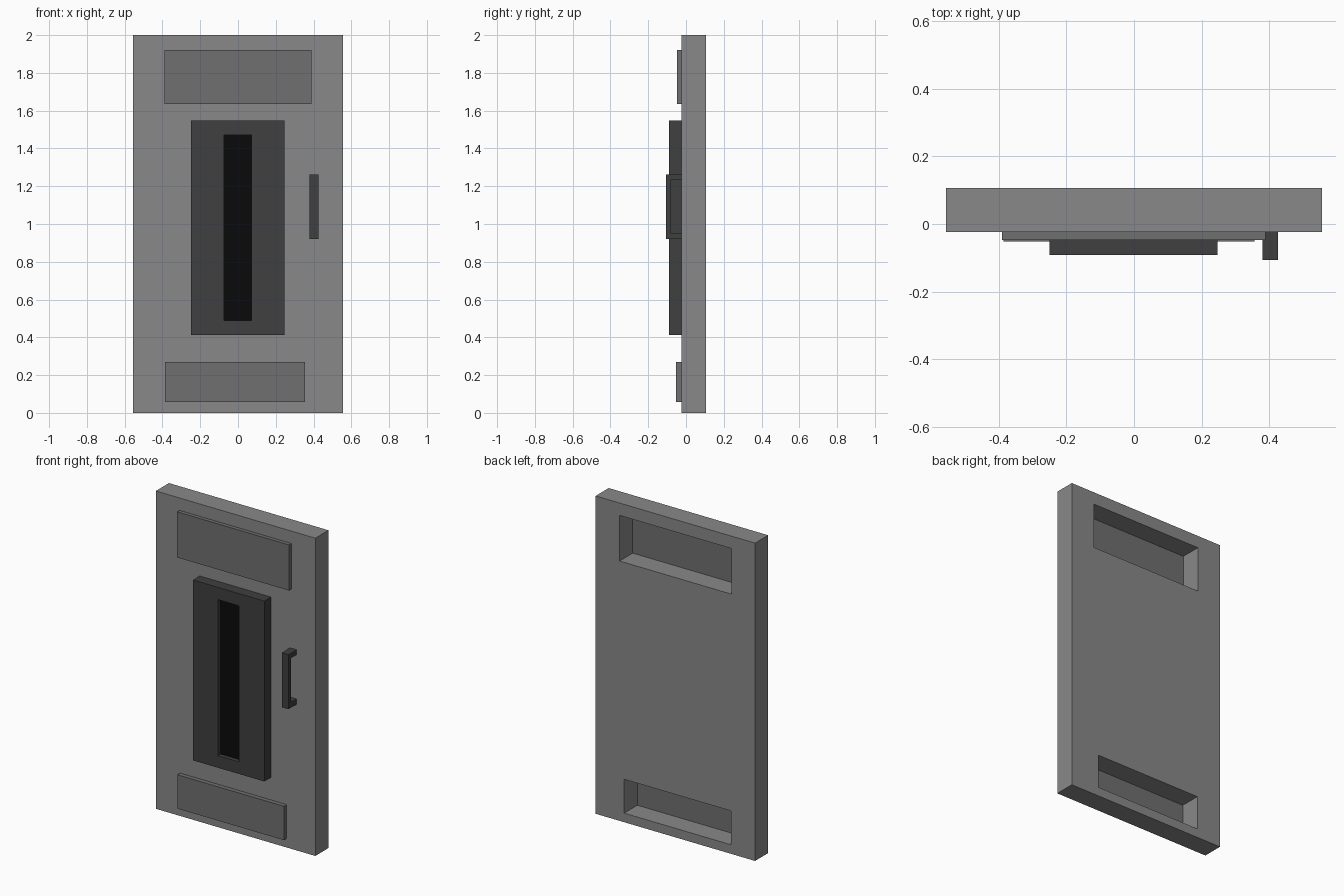
import bpy, bmesh
from mathutils import Matrix, Vector

if "Cube" in bpy.data.objects:
    bpy.data.objects.remove(bpy.data.objects["Cube"])

FRONT, BACK = -0.024, 0.106   # door leaf faces


def material(name, v):
    m = bpy.data.materials.new(name)
    m.diffuse_color = (v, v, v, 1)
    m.use_nodes = True
    m.node_tree.nodes["Principled BSDF"].inputs["Base Color"].default_value = m.diffuse_color
    return m


LEAF = material("leaf_grey", 0.25)
PANEL = material("panel_grey", 0.16)
DARK = material("dark_grey", 0.05)
BLACK = material("black", 0.003)


def box(name, x, y, z, mat=None):
    lo, hi = Vector((x[0], y[0], z[0])), Vector((x[1], y[1], z[1]))
    bm = bmesh.new()
    bmesh.ops.create_cube(bm, size=1, matrix=Matrix.Translation((lo + hi) / 2)
                          @ Matrix.Diagonal((*(hi - lo), 1)))
    me = bpy.data.meshes.new(name)
    bm.to_mesh(me)
    bm.free()
    if mat:
        me.materials.append(mat)
    ob = bpy.data.objects.new(name, me)
    bpy.context.collection.objects.link(ob)
    return ob


def cut(target, x, y, z):
    cutter = box("cutter", x, y, z)
    cutter.hide_render = True
    mod = target.modifiers.new("cut", 'BOOLEAN')
    mod.operation, mod.solver, mod.object = 'DIFFERENCE', 'EXACT', cutter
    bpy.context.view_layer.objects.active = target
    bpy.ops.object.modifier_apply(modifier=mod.name)
    bpy.data.objects.remove(cutter)


# Door leaf, open behind the two raised panels
leaf = box("door_leaf", (-0.555, 0.555), (FRONT, BACK), (0, 2), LEAF)
for name, x, z, y in (("top_panel", (-0.39, 0.388), (1.635, 1.922), -0.048),
                      ("bottom_panel", (-0.386, 0.356), (0.057, 0.27), -0.052)):
    cut(leaf, x, (FRONT - 0.1, BACK + 0.1), z)
    box(name, x, (y, FRONT), z, PANEL)

# Window surround with a narrow recessed pane
frame = box("window_frame", (-0.25, 0.247), (-0.091, FRONT), (0.412, 1.547), DARK)
slot_x, slot_z = (-0.075, 0.072), (0.488, 1.47)
cut(frame, slot_x, (-0.2, 0.1), slot_z)
box("window_pane", slot_x, (-0.065, FRONT), slot_z, BLACK)

# Pull handle: a C-shaped bracket extruded sideways
profile = [(FRONT, 0.92), (-0.106, 0.92), (-0.106, 1.263), (FRONT, 1.263),
           (FRONT, 1.232), (-0.081, 1.232), (-0.081, 0.953), (FRONT, 0.953)]
bm = bmesh.new()
face = bm.faces.new([bm.verts.new((0.379, y, z)) for y, z in profile])
ext = bmesh.ops.extrude_face_region(bm, geom=[face], use_keep_orig=True)
bmesh.ops.translate(bm, vec=(0.046, 0, 0),
                    verts=[g for g in ext["geom"] if isinstance(g, bmesh.types.BMVert)])
bmesh.ops.recalc_face_normals(bm, faces=bm.faces)
me = bpy.data.meshes.new("handle")
bm.to_mesh(me)
bm.free()
me.materials.append(DARK)
bpy.context.collection.objects.link(bpy.data.objects.new("handle", me))
